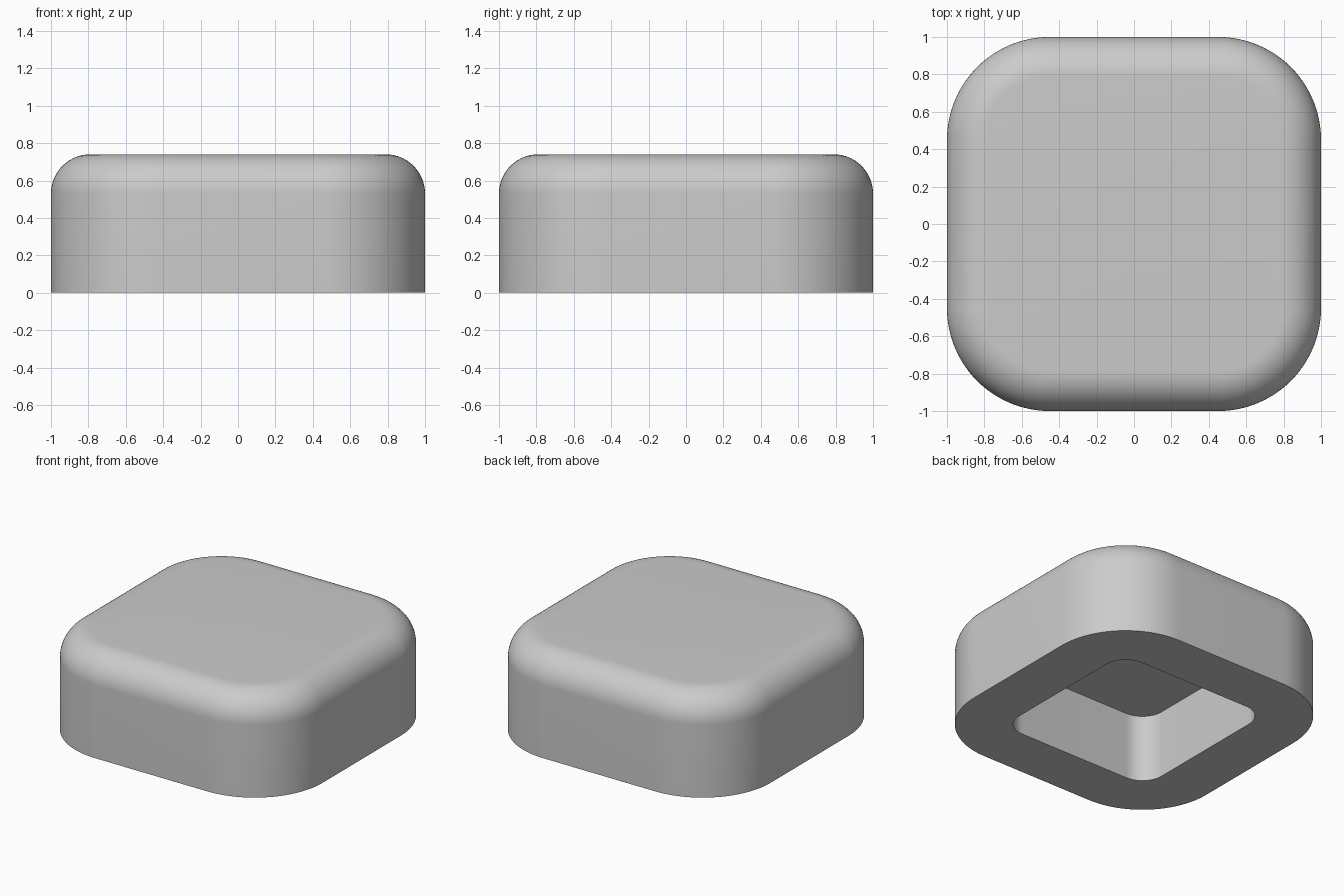
import bpy
import bmesh
import math

cube = bpy.data.objects.get("Cube")
if cube:
    bpy.data.objects.remove(cube, do_unlink=True)

HEIGHT, CORNER, FILLET = 0.74, 0.55, 0.21
WALL, DEPTH = 0.385, 0.49
CORNER_STEPS, FILLET_STEPS = 24, 16

grey = bpy.data.materials.new("light grey")
grey.use_nodes = True
colour = (0.6, 0.6, 0.6, 1)
grey.diffuse_color = colour
grey.node_tree.nodes["Principled BSDF"].inputs["Base Color"].default_value = colour

bm = bmesh.new()


def ring(inset, z):
    """Rounded square, offset inwards by inset, at height z."""
    centre, radius = 1 - CORNER, CORNER - inset
    verts = []
    for quarter in range(4):
        mid = math.radians(45 + 90 * quarter)
        cx = math.copysign(centre, math.cos(mid))
        cy = math.copysign(centre, math.sin(mid))
        for i in range(CORNER_STEPS + 1):
            a = math.pi / 2 * (quarter + i / CORNER_STEPS)
            verts.append(bm.verts.new((cx + radius * math.cos(a), cy + radius * math.sin(a), z)))
    return verts


def bridge(lower, upper):
    n = len(lower)
    for i in range(n):
        j = (i + 1) % n
        bm.faces.new((lower[i], lower[j], upper[j], upper[i]))


# Underside cavity, bottom rim, outer wall and rounded top edge
rings = [ring(WALL, DEPTH), ring(WALL, 0), ring(0, 0)]
for k in range(FILLET_STEPS + 1):
    a = math.pi / 2 * k / FILLET_STEPS
    rings.append(ring(FILLET * (1 - math.cos(a)), HEIGHT - FILLET * (1 - math.sin(a))))
for lower, upper in zip(rings, rings[1:]):
    bridge(lower, upper)

# Cavity ceiling and flat top
bm.faces.new(rings[0][::-1])
bm.faces.new(rings[-1])
bmesh.ops.recalc_face_normals(bm, faces=bm.faces[:])

mesh = bpy.data.meshes.new("hollow_rounded_cap")
bm.to_mesh(mesh)
bm.free()
mesh.materials.append(grey)
cap = bpy.data.objects.new("hollow_rounded_cap", mesh)
bpy.context.collection.objects.link(cap)

# Smooth curves with crisp rims
bpy.ops.object.select_all(action='DESELECT')
cap.select_set(True)
bpy.context.view_layer.objects.active = cap
bpy.ops.object.shade_smooth_by_angle(angle=math.radians(30))
